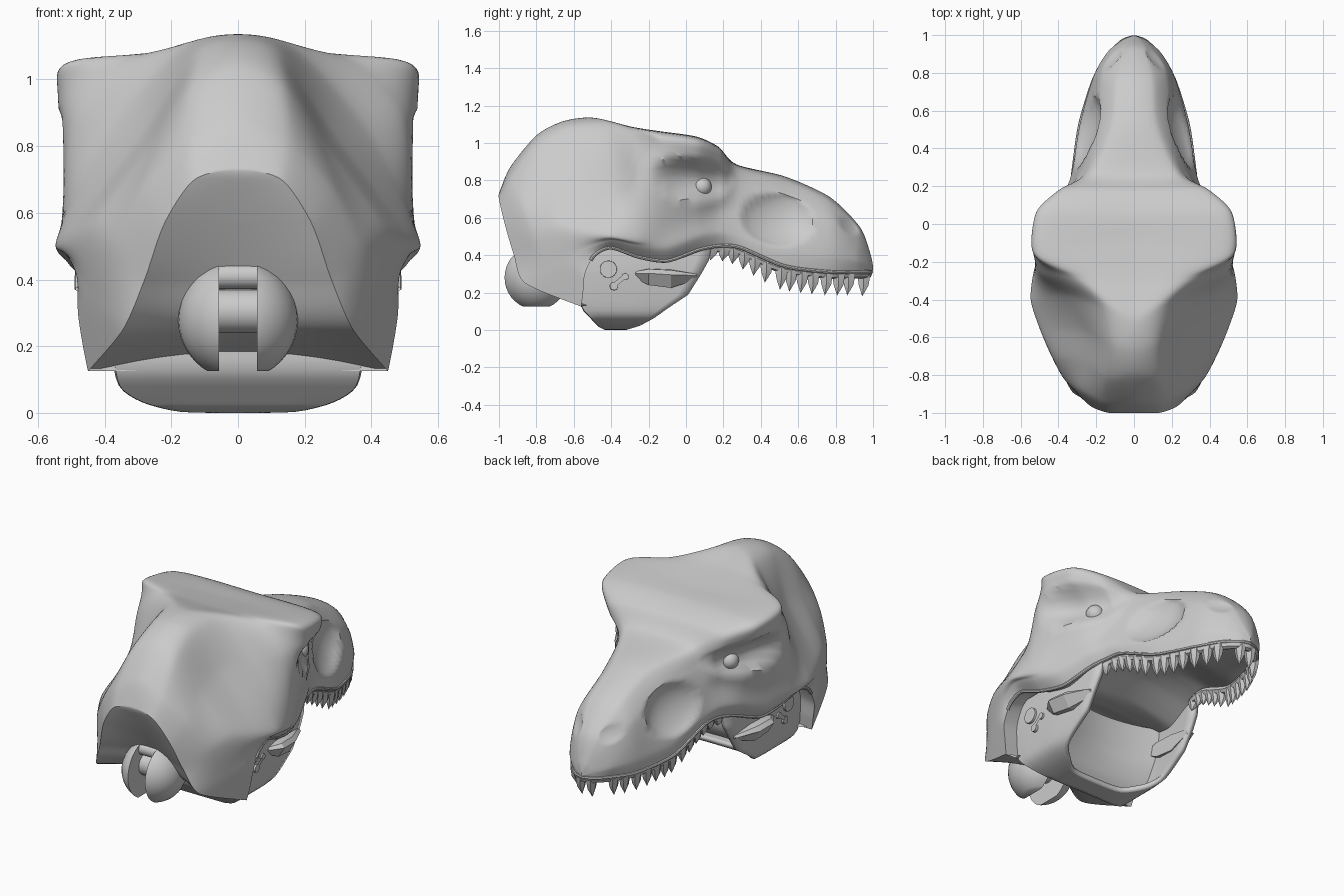
import bpy, bmesh, math
from mathutils import Vector

old = bpy.data.objects.get("Cube")
if old:
    bpy.data.objects.remove(old)

grey = bpy.data.materials.new("plain_grey")
grey.use_nodes = True
grey.diffuse_color = (0.6, 0.6, 0.6, 1)
grey.node_tree.nodes["Principled BSDF"].inputs["Base Color"].default_value = (0.6, 0.6, 0.6, 1)


def finish(name, bm, angle=35):
    """Turn a bmesh into a named, smooth-shaded object."""
    bmesh.ops.remove_doubles(bm, verts=bm.verts, dist=0.0008)
    bmesh.ops.recalc_face_normals(bm, faces=bm.faces)
    mesh = bpy.data.meshes.new(name)
    bm.to_mesh(mesh)
    bm.free()
    obj = bpy.data.objects.new(name, mesh)
    bpy.context.collection.objects.link(obj)
    mesh.materials.append(grey)
    bpy.ops.object.select_all(action='DESELECT')
    obj.select_set(True)
    bpy.context.view_layer.objects.active = obj
    bpy.ops.object.shade_smooth_by_angle(angle=math.radians(angle))
    return obj


def spline(points, steps, tension=0.4):
    """Cardinal spline through the points."""
    pts = [Vector(p) for p in points]
    out = []
    for i in range(len(pts) - 1):
        a, b = pts[i], pts[i + 1]
        ta = (b - pts[max(i - 1, 0)]) * tension
        tb = (pts[min(i + 2, len(pts) - 1)] - a) * tension
        for k in range(steps):
            t = k / steps
            h = t * t * (3 - 2 * t)
            out.append(a * (1 - h) + b * h + ta * t * (1 - t) ** 2 - tb * t * t * (1 - t))
    return out + [pts[-1]]


def add_grid(bm, rows):
    grid = [[bm.verts.new(p) for p in row] for row in rows]
    for r, s in zip(grid, grid[1:]):
        for i in range(len(r) - 1):
            bm.faces.new((r[i], r[i + 1], s[i + 1], s[i]))


def flip(p):
    return Vector((-p[0], p[1], p[2]))


def span(edge, bulge, parts=14):
    """Rows from each edge point to its mirror image, bowed along bulge."""
    rows = []
    for p in edge:
        row = []
        for i in range(parts + 1):
            s = 1 - 2 * i / parts
            q = Vector((p[0] * s, p[1], p[2]))
            row.append(q + bulge(p) * (1 - s * s))
        rows.append(row)
    return rows


# Skull rails, running from the neck to the nose
crown = [(0, -1, .73), (0, -.94, .87), (0, -.8, 1.04), (0, -.66, 1.115), (0, -.5, 1.135),
         (0, -.3, 1.085), (0, -.1, 1.05), (0, .05, 1.03), (0, .17, .98), (0, .27, .885),
         (0, .53, .82), (0, .77, .71), (0, .93, .55), (0, .985, .41), (0, 1, .34)]
ridge = [(.13, -1, .7), (.15, -.94, .81), (.14, -.81, .98), (.13, -.64, 1.075), (.17, -.43, 1.095),
         (.31, -.28, 1.07), (.48, -.17, 1.06), (.48, .06, 1.025), (.37, .18, .965), (.22, .27, .87),
         (.12, .53, .8), (.1, .77, .69), (.06, .925, .54), (.025, .985, .4), (0, 1, .335)]
temple = [(.22, -.97, .57), (.28, -.88, .68), (.27, -.74, .79), (.28, -.56, .85), (.37, -.38, .87),
          (.49, -.26, .9), (.54, -.11, .94), (.5, .06, .91), (.38, .18, .86), (.27, .27, .78),
          (.2, .53, .7), (.17, .78, .6), (.1, .92, .49), (.045, .98, .38), (0, 1, .33)]
cheek = [(.28, -.92, .4), (.37, -.82, .5), (.43, -.7, .56), (.49, -.55, .55), (.54, -.4, .53),
         (.53, -.25, .52), (.48, -.1, .57), (.42, .06, .62), (.34, .18, .65), (.3, .28, .64),
         (.25, .53, .55), (.2, .78, .5), (.13, .91, .43), (.06, .975, .36), (0, 1, .325)]
jowl = [(.345, -.86, .25), (.41, -.73, .32), (.46, -.62, .38), (.49, -.53, .44), (.52, -.4, .48),
        (.51, -.25, .45), (.47, -.1, .44), (.41, .07, .5), (.36, .18, .52), (.325, .29, .5),
        (.285, .53, .42), (.215, .78, .39), (.14, .91, .37), (.06, .975, .34), (0, 1, .32)]
lip = [(.45, -.56, .125), (.465, -.55, .2), (.48, -.54, .3), (.48, -.49, .4), (.475, -.4, .44),
       (.45, -.25, .39), (.42, -.1, .37), (.37, .07, .43), (.335, .18, .45), (.32, .29, .44),
       (.285, .53, .34), (.21, .77, .31), (.13, .9, .31), (.06, .97, .31), (0, .99, .31)]
rails = [spline(r, 9) for r in (crown, ridge, temple, cheek, jowl, lip)]

# Dents: centre y, centre z, half length, half height, depth, tilt, softness
dents = [(.03, .81, .23, .12, .09, -.1, 1.3), (.485, .59, .19, .14, .06, -.15, .7),
         (.87, .555, .06, .035, .02, -.7, .7)]


def dented(p):
    shift = 0
    for cy, cz, ry, rz, depth, tilt, soft in dents:
        dy, dz = p.y - cy, p.z - cz
        u = (dy * math.cos(tilt) + dz * math.sin(tilt)) / ry
        v = (dz * math.cos(tilt) - dy * math.sin(tilt)) / rz
        d = u * u + v * v
        if d < 1 and p.x > depth:
            shift += depth * (1 - d) ** soft
    return Vector((p.x - shift, p.y, p.z))


# Skull: outer skin, hollow back wall and palate joined in one closed mesh
bm = bmesh.new()
skin = []
for section in zip(*rails):
    half = spline([flip(section[1])] + list(section), 9)[9:]
    half = [dented(p) for p in half]
    skin.append([flip(p) for p in reversed(half[1:])] + half)
add_grid(bm, skin)
rim = skin[0][len(skin[0]) // 2:]
add_grid(bm, span(rim, lambda p: Vector((0, .28 * max(0, .73 - p[2]) * (p[2] > .13), 0))))
lip_line = rails[-1]
add_grid(bm, span(lip_line, lambda p: Vector((0, 0, .07 * min(1, max(0, p[2] - .13) * 4) * min(1, p[0] * 4)))))
finish("skull", bm)


def tube(name, points, radius, sides=8):
    """Round bead following a path."""
    bm = bmesh.new()
    rows = []
    for i, p in enumerate(points):
        d = (points[min(i + 1, len(points) - 1)] - points[max(i - 1, 0)]).normalized()
        a = d.cross(Vector((0, 0, 1))).normalized()
        b = d.cross(a)
        rows.append([p + radius * (a * math.cos(k * math.tau / sides) + b * math.sin(k * math.tau / sides))
                     for k in range(sides + 1)])
    add_grid(bm, rows)
    return finish(name, bm)


# Rolled lip and the gum inside it
whole_lip = lip_line + [flip(p) for p in reversed(lip_line[:-1])]
tube("lip_bead", whole_lip[24:-24], .01)
gum_path = [Vector((p.x * .92, p.y - .02, p.z - .01)) for p in lip_line[68:]]
tube("gum", gum_path + [flip(p) for p in reversed(gum_path[:-1])], .025)

# Upper teeth: broad at the gum, growing longer toward the front
bm = bmesh.new()
TEETH = 14
for i in range(TEETH):
    f = i / (TEETH - 1)
    want = .14 + f * .79
    base = min(gum_path, key=lambda p: abs(p.y - want))
    if i == TEETH - 1:
        base = Vector((.035, .95, .295))
    long = .065 + .05 * min(1, f * 2.2)
    for side in (1, -1):
        top = [bm.verts.new((side * (base.x + .028 * math.cos(a)), base.y + .04 * math.sin(a), base.z))
               for a in (k * math.tau / 6 for k in range(6))]
        mid = [bm.verts.new((v.co.x * .75 + side * base.x * .25, v.co.y * .75 + base.y * .25,
                             base.z - long * .5)) for v in top]
        tip = bm.verts.new((side * base.x * .97, base.y - .008, base.z - long))
        for k in range(6):
            n = (k + 1) % 6
            bm.faces.new((top[k], top[n], mid[n], mid[k]))
            bm.faces.new((mid[k], mid[n], tip))
        bm.faces.new(top)
finish("upper_teeth", bm)

# Lower jaw stub: U-shaped shell, tapering to a slanted mouth opening, closed at the rear
shape = spline([(.37, 0, .45), (.375, 0, .37), (.375, 0, .3), (.365, 0, .19), (.345, 0, .09),
                (.28, 0, .045), (.17, 0, .018), (0, 0, .015)], 4)
front_edge = [(.015, -.32), (.035, -.25), (.085, -.15), (.19, .01), (.3, .08), (.37, .12), (.46, .14)]
rear_edge = [(.015, -.43), (.03, -.46), (.125, -.55), (.46, -.56)]


def along(table, z):
    for (z0, y0), (z1, y1) in zip(table, table[1:]):
        if z <= z1:
            return y0 + (y1 - y0) * max(0, z - z0) / (z1 - z0)
    return table[-1][1]


bm = bmesh.new()
profile = shape + [flip(p) for p in reversed(shape[:-1])]
rows = []
for p in profile:
    a, b = along(rear_edge, p.z), along(front_edge, p.z)
    ys = [a + (b - a) * k / 10 for k in range(11)]
    rows.append([Vector((p.x * (1 - .25 * max(0, y + .25)), y, p.z)) for y in ys])
add_grid(bm, rows)
rear = [r[0] for r in rows[:len(shape)]]
add_grid(bm, span(rear, lambda p: Vector((0, 0, 0)), 8))
jaw = finish("lower_jaw", bm)
shell = jaw.modifiers.new("thickness", 'SOLIDIFY')
shell.thickness = .03
shell.offset = 0

# Throat: curved sheet rising from the jaw floor to the palate
bm = bmesh.new()
throat = spline([(.2, -.36, .03), (.34, -.3, .1), (.36, -.24, .25), (.36, -.2, .42)], 5)
add_grid(bm, span(throat, lambda p: Vector((0, -.08 * min(1, p[2] * 4), 0))))
finish("throat", bm)


def lathe(name, x0, r0, x1, r1, y, z, sides):
    """Cone frustum along x, mirrored to both sides."""
    bm = bmesh.new()
    for side in (1, -1):
        rings = [[bm.verts.new((side * x, y + r * math.cos(k * math.tau / sides), z + r * math.sin(k * math.tau / sides)))
                  for k in range(sides)] for x, r in ((x0, r0), (x1, r1))]
        for k in range(sides):
            n = (k + 1) % sides
            bm.faces.new((rings[0][k], rings[0][n], rings[1][n], rings[1][k]))
        bm.faces.new(rings[0])
        bm.faces.new(rings[1])
    return finish(name, bm)


# Hinge pins and slotted catches on the jaw sides
lathe("jaw_hinge_pin", .37, .047, .402, .045, -.415, .325, 24)
lathe("catch_upper", .37, .02, .399, .018, -.325, .285, 16)
lathe("catch_lower", .37, .024, .399, .022, -.385, .235, 16)
bm = bmesh.new()
for side in (1, -1):
    add_grid(bm, [[(side * .398, -.39, .25), (side * .398, -.335, .295)],
                  [(side * .398, -.375, .232), (side * .398, -.32, .277)]])
finish("catch_link", bm)

# Wedge-shaped side fins
bm = bmesh.new()
for side in (1, -1):
    rows = []
    for y, z, h, out in ((-.27, .295, .02, .40), (-.2, .285, .045, .45), (-.08, .275, .05, .44), (.06, .285, .015, .38)):
        rows.append([Vector((side * x, y, z + dz)) for x, dz in
                     ((.33, h), (out - .02, h * .9), (out, h * .4), (out - .04, -h), (.33, -h), (.33, h))])
    add_grid(bm, rows)
    for row in (rows[0], rows[-1]):
        bm.faces.new([bm.verts.new(p) for p in row[:-1]])
finish("side_fins", bm, 20)

# Split neck ball with a flat base
bm = bmesh.new()
for side in (1, -1):
    part = bmesh.new()
    bmesh.ops.create_uvsphere(part, u_segments=32, v_segments=20, radius=.18)
    for co, no in (((side * .057, 0, 0), (-side, 0, 0)), ((0, 0, -.155), (0, 0, -1))):
        cut = bmesh.ops.bisect_plane(part, geom=part.verts[:] + part.edges[:] + part.faces[:],
                                     plane_co=co, plane_no=no, clear_outer=True)
        bmesh.ops.edgeloop_fill(part, edges=[e for e in cut["geom_cut"] if isinstance(e, bmesh.types.BMEdge)])
    bmesh.ops.translate(part, verts=part.verts, vec=(0, -.8, .28))
    temp = bpy.data.meshes.new("ball_half")
    part.to_mesh(temp)
    part.free()
    bm.from_mesh(temp)
    bpy.data.meshes.remove(temp)
finish("neck_ball", bm)


def bar(name, radius, y, z):
    """Round bar across the ball slot."""
    bm = bmesh.new()
    add_grid(bm, [[(x, y + radius * math.cos(k * math.tau / 20), z + radius * math.sin(k * math.tau / 20))
                   for k in range(21)] for x in (-.057, .057)])
    finish(name, bm)


# Bars holding the two ball halves together
bar("ball_top_bar", .038, -.83, .41)
bar("ball_core_bar", .066, -.8, .305)

# Eyes
bm = bmesh.new()
for side in (1, -1):
    made = bmesh.ops.create_uvsphere(bm, u_segments=24, v_segments=14, radius=.052)
    bmesh.ops.translate(bm, verts=made["verts"], vec=(side * .35, .085, .765))
finish("eyes", bm)
